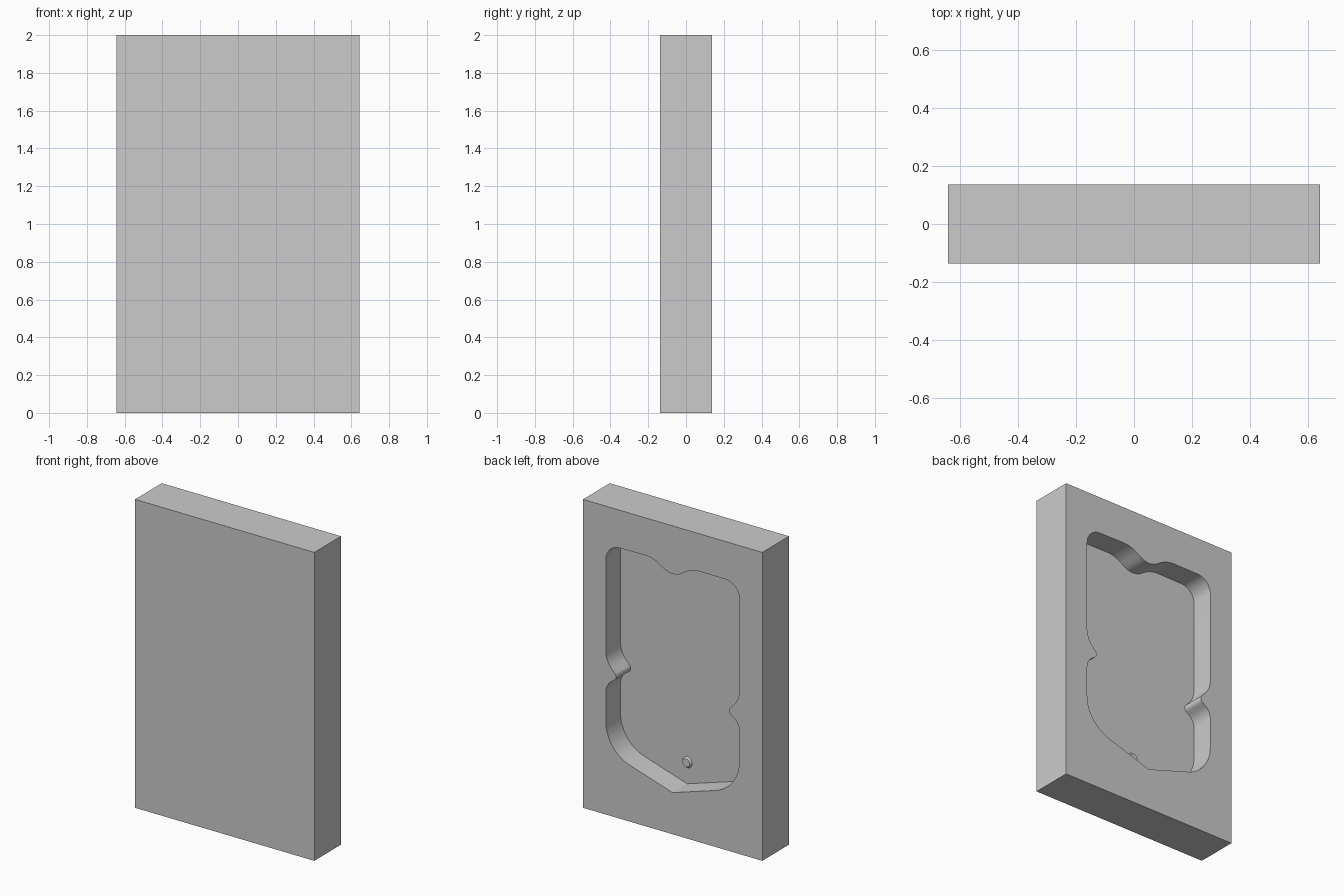
import bpy, bmesh, math
from mathutils import Vector

if "Cube" in bpy.data.objects:
    bpy.data.objects.remove(bpy.data.objects["Cube"])

W, D, H = 1.286, 0.274, 2.0
POCKET_DEPTH = 0.15
FLOOR_Y = D / 2 - POCKET_DEPTH


def add_mesh(name, bm):
    bmesh.ops.recalc_face_normals(bm, faces=bm.faces)
    mesh = bpy.data.meshes.new(name)
    bm.to_mesh(mesh)
    bm.free()
    obj = bpy.data.objects.new(name, mesh)
    bpy.context.collection.objects.link(obj)
    return obj


def select_only(obj):
    bpy.ops.object.select_all(action='DESELECT')
    obj.select_set(True)
    bpy.context.view_layer.objects.active = obj


def rounded(corners, steps=10):
    """Round each polygon corner (x, z, tangent length) with a circular arc."""
    out = []
    for i, (x, z, t) in enumerate(corners):
        p = Vector((x, z))
        if t == 0:
            out.append(p)
            continue
        a = (Vector(corners[i - 1][:2]) - p).normalized()
        b = (Vector(corners[(i + 1) % len(corners)][:2]) - p).normalized()
        w = math.sin(a.angle(b) / 2)
        start, end = p + a * t, p + b * t
        for k in range(steps + 1):
            s = k / steps
            c0, c1, c2 = (1 - s) ** 2, 2 * w * s * (1 - s), s * s
            out.append((start * c0 + p * c1 + end * c2) / (c0 + c1 + c2))
    return out


# Rectangular block
bm = bmesh.new()
bmesh.ops.create_cube(bm, size=1)
bmesh.ops.scale(bm, vec=(W, D, H), verts=bm.verts)
bmesh.ops.translate(bm, vec=(0, 0, H / 2), verts=bm.verts)
block = add_mesh("block", bm)

# Pocket outline: right half mirrored, with side and top notches and V bottom
side = [(0.479, 0.420, 0.18), (0.479, 0.845, 0.05), (0.390, 0.905, 0.035),
        (0.479, 1.000, 0.06), (0.479, 1.754, 0.10), (0.140, 1.757, 0.06)]
corners = ([(0, 0.27, 0)] + side + [(0, 1.665, 0.08)]
           + [(-x, z, t) for x, z, t in reversed(side)])
bm = bmesh.new()
face = bm.faces.new([bm.verts.new((p.x, FLOOR_Y, p.y)) for p in rounded(corners)])
ext = bmesh.ops.extrude_face_region(bm, geom=[face])
moved = [v for v in ext['geom'] if isinstance(v, bmesh.types.BMVert)]
bmesh.ops.translate(bm, vec=(0, POCKET_DEPTH + 0.1, 0), verts=moved)
cutter = add_mesh("pocket_cutter", bm)
cutter.hide_render = True

# Carve the pocket into the back
mod = block.modifiers.new("pocket", 'BOOLEAN')
mod.operation = 'DIFFERENCE'
mod.solver = 'EXACT'
mod.object = cutter
select_only(block)
bpy.ops.object.modifier_apply(modifier=mod.name)
bpy.data.objects.remove(cutter)
bpy.ops.object.shade_smooth_by_angle(angle=math.radians(30))

# Small round stud on the pocket floor
bpy.ops.mesh.primitive_cone_add(vertices=16, radius1=0.037, radius2=0.027, depth=0.014,
                                location=(0, FLOOR_Y + 0.005, 0.41),
                                rotation=(-math.pi / 2, 0, 0))
bpy.context.object.name = "floor_stud"
